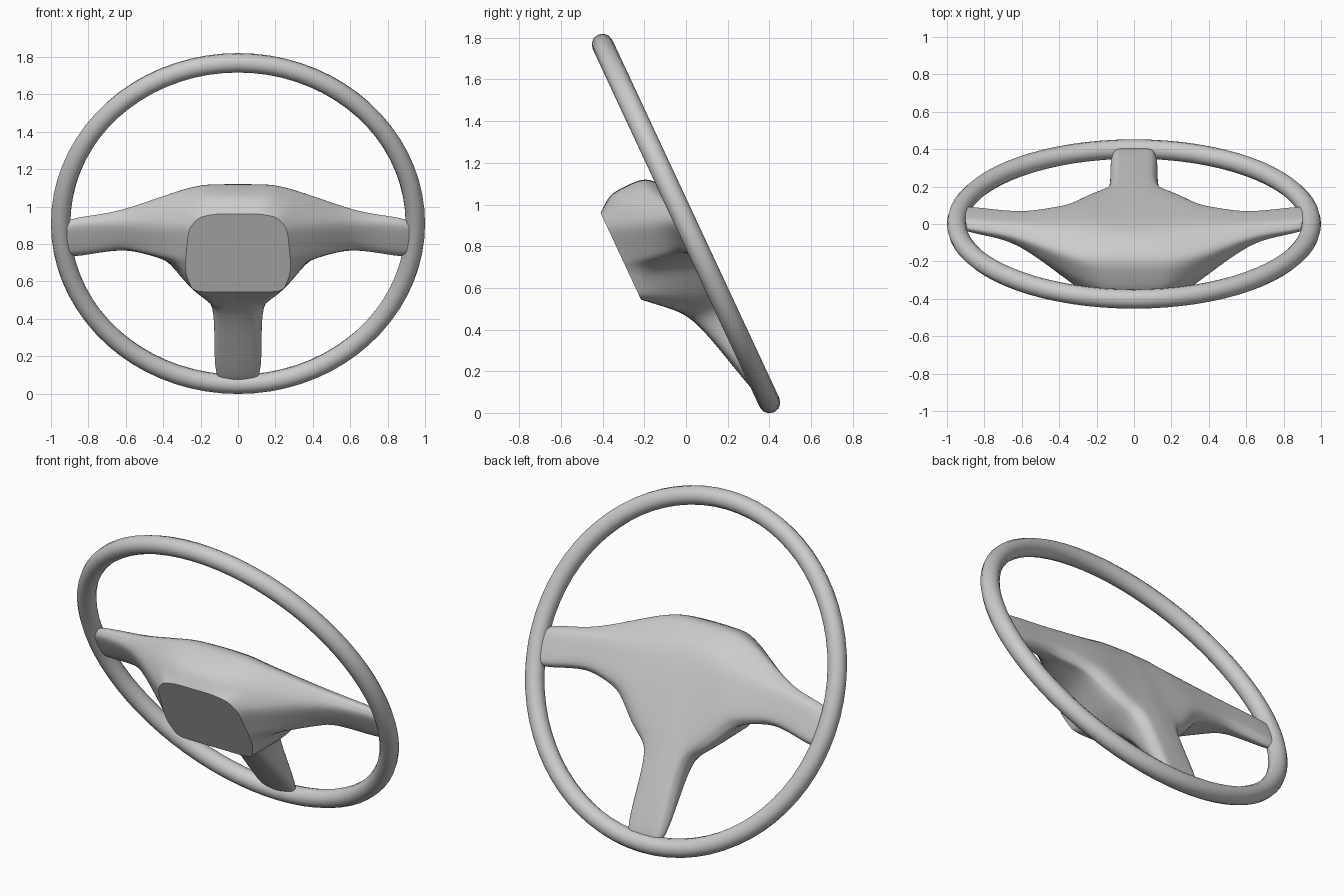
import bpy, bmesh
from math import radians

if "Cube" in bpy.data.objects:
    bpy.data.objects.remove(bpy.data.objects["Cube"])

TILT = radians(115)          # wheel plane leans back 25 degrees
CENTER = (0, 0, 0.909)

# Rim
bpy.ops.mesh.primitive_torus_add(major_radius=0.948, minor_radius=0.052,
                                 major_segments=72, minor_segments=12,
                                 location=CENTER, rotation=(TILT, 0, 0))
rim = bpy.context.object
rim.name = "rim"
bpy.ops.object.shade_smooth()

# Hub with three spokes: half outlines stacked front to back, in the wheel plane
# (x, up, toward driver); columns run from top centre, round the side spoke, to bottom centre
front = {0: (0, .22), 1: (.12, .22), 2: (.21, .2), 3: (.265, .13), 6: (.28, -.05),
         7: (.28, -.13), 8: (.25, -.22), 9: (.21, -.24), 10: (.08, -.24), 11: (0, -.24)}
shoulder = [(0, .285, .27), (.17, .28, .26), (.3, .225, .22), (.64, .05, .09),
            (.945, 0, .04), (.945, -.17, .035), (.62, -.115, .08), (.40, -.175, .04),
            (.26, -.345, .07), (.125, -.43, .14), (.07, -.415, .157), (0, -.41, .16)]
edge = [(0, .287, .08), (.19, .285, .08), (.31, .255, .08), (.66, .085, .03),
        (.955, .03, .01), (.955, -.22, 0), (.62, -.14, .02), (.39, -.195, 0),
        (.25, -.36, 0), (.13, -.46, .02), (.135, -.94, .01), (0, -.94, .035)]
back = [(0, .14, -.035), (.12, .13, -.035), (.22, .10, -.035), (.62, .05, -.025),
        (.95, 0, -.03), (.95, -.19, -.03), (.6, -.11, -.025), (.33, -.17, -.045),
        (.2, -.33, -.04), (.1, -.45, -.035), (.1, -.94, -.03), (0, -.94, -.03)]

bm = bmesh.new()
F = {k: bm.verts.new((x, u, .35)) for k, (x, u) in front.items()}
M, E, B = [[bm.verts.new(p) for p in row] for row in (shoulder, edge, back)]
mid = bm.verts.new((0, -.43, -.045))

keys = sorted(F)
bm.faces.new([F[k] for k in keys])                       # flat pad
for a, b in zip(keys, keys[1:]):                         # pad to shoulder
    bm.faces.new((F[a], F[b], M[b], M[a]))
bm.faces.new([M[i] for i in (3, 6, 5, 4)])               # side spoke front
for r, s in ((M, E), (E, B)):                            # side walls
    for i in range(11):
        bm.faces.new((r[i], r[i + 1], s[i + 1], s[i]))
for ids in ((3, 4, 5, 6), (2, 3, 6, 7), (1, 2, 7, 8)):   # back cover
    bm.faces.new([B[i] for i in ids])
bm.faces.new((B[0], B[1], B[8], B[9], mid))
bm.faces.new((mid, B[9], B[10], B[11]))
bmesh.ops.recalc_face_normals(bm, faces=bm.faces)

# Crisp pad outline and under-spoke ledge, softly rounded elsewhere
crease = bm.edges.layers.float.new("crease_edge")
for e in bm.edges:
    e[crease] = 0.3
for a, b in zip(keys, keys[1:]):
    e = bm.edges.get((F[a], F[b]))
    e[crease] = 1.0
    e.smooth = False
ledge = bm.edges.get((F[6], M[6]))
ledge[crease] = 0.7
for f in bm.faces:
    f.smooth = True

mesh = bpy.data.meshes.new("hub_and_spokes")
bm.to_mesh(mesh)
bm.free()
hub = bpy.data.objects.new("hub_and_spokes", mesh)
bpy.context.collection.objects.link(hub)
hub.location = CENTER
hub.rotation_euler = (TILT, 0, 0)
mirror = hub.modifiers.new("mirror", "MIRROR")
mirror.use_clip = True
sub = hub.modifiers.new("round", "SUBSURF")
sub.levels = sub.render_levels = 3
